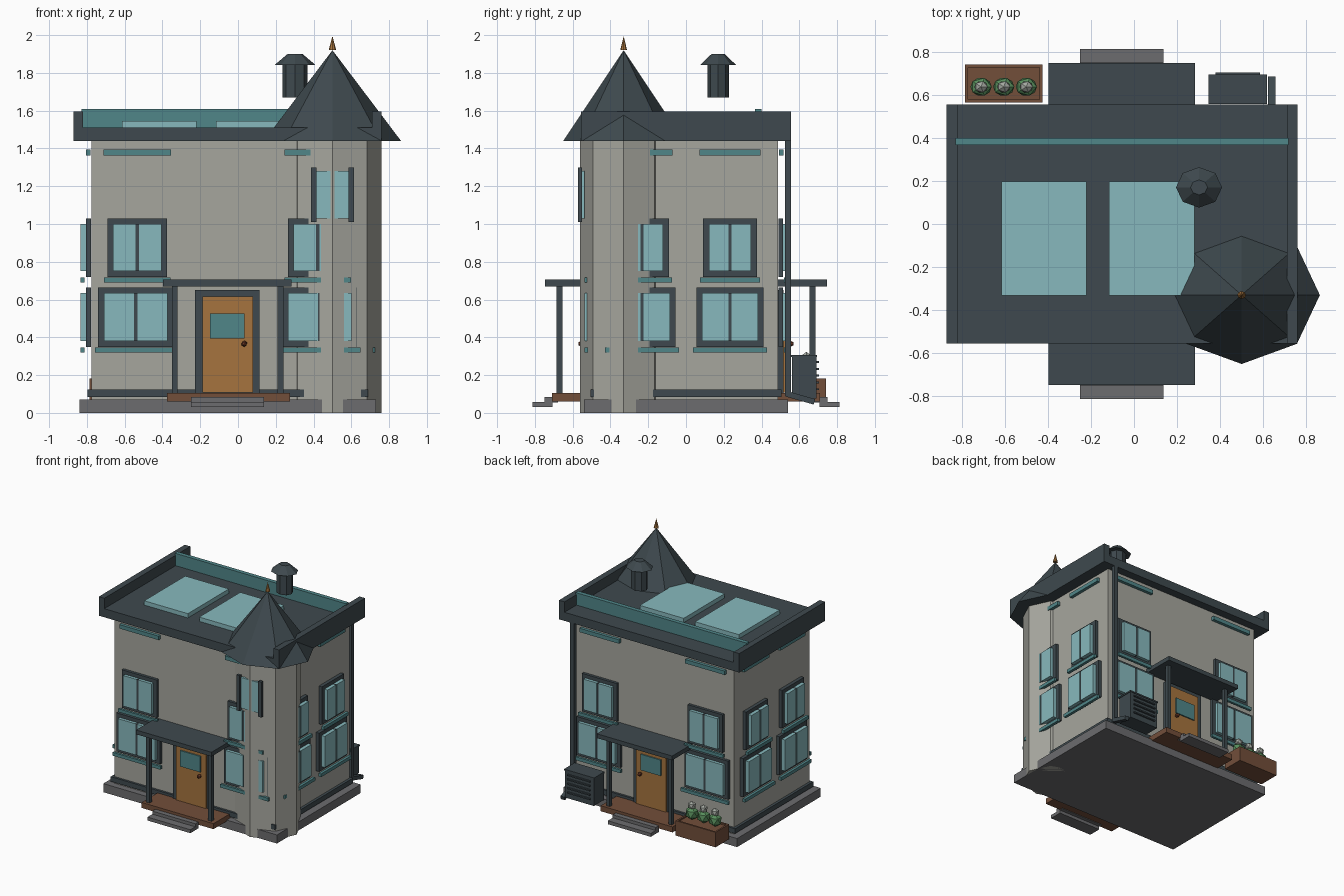
import bpy, math
from mathutils import Matrix, Vector

if "Cube" in bpy.data.objects:
    bpy.data.objects.remove(bpy.data.objects["Cube"])


def mat(name, r, g, b):
    lin = [((c / 255 + 0.055) / 1.055) ** 2.4 for c in (r, g, b)]
    m = bpy.data.materials.new(name)
    m.diffuse_color = (*lin, 1)
    m.use_nodes = True
    m.node_tree.nodes["Principled BSDF"].inputs["Base Color"].default_value = m.diffuse_color
    return m


WALL = mat("plaster", 166, 166, 158)
SLATE = mat("slate", 62, 73, 78)
GLASS = mat("glass", 135, 185, 189)
TEAL = mat("teal trim", 80, 134, 137)
DOOR = mat("orange wood", 166, 116, 62)
WOOD = mat("brown wood", 114, 78, 58)
STONE = mat("stone", 108, 108, 110)
LEAF = mat("leaf green", 88, 142, 92)
PALE = mat("pale bloom", 165, 170, 162)
COPPER = mat("copper", 115, 62, 42)
CX = -0.055  # house centre line
WX, WY = 0.72, 0.487  # wall half sizes


def finish(ob, name, m):
    ob.name = name
    ob.data.materials.append(m)
    return ob


def box(name, x0, x1, y0, y1, z0, z1, m):
    bpy.ops.mesh.primitive_cube_add(size=1)
    ob = bpy.context.object
    ob.data.transform(Matrix.Translation(((x0 + x1) / 2, (y0 + y1) / 2, (z0 + z1) / 2))
                      @ Matrix.Diagonal((x1 - x0, y1 - y0, z1 - z0, 1)))
    return finish(ob, name, m)


def cone(name, x, y, z0, z1, rx, ry, top, m, n=8):
    # n-sided prism or cone; first vertex lies on an axis; top = radius ratio
    bpy.ops.mesh.primitive_cone_add(vertices=n, radius1=1, radius2=top, depth=1)
    ob = bpy.context.object
    ob.data.transform(Matrix.Translation((x, y, (z0 + z1) / 2)) @ Matrix.Diagonal((rx, ry, z1 - z0, 1)))
    return finish(ob, name, m)


def ball(name, x, y, z, rx, ry, rz, m, sub=1):
    bpy.ops.mesh.primitive_ico_sphere_add(subdivisions=sub, radius=1)
    ob = bpy.context.object
    ob.data.transform(Matrix.Translation((x, y, z)) @ Matrix.Diagonal((rx, ry, rz, 1)))
    return finish(ob, name, m)


def plate(name, side, u0, u1, d0, d1, z0, z1, m):
    # box on a wall: u runs along the wall, d is the distance out from it
    if side in ("front", "back"):
        s = -1 if side == "front" else 1
        a, b = sorted((s * (WY + d0), s * (WY + d1)))
        return box(side + "_" + name, u0, u1, a, b, z0, z1, m)
    s = -1 if side == "left" else 1
    a, b = sorted((CX + s * (WX + d0), CX + s * (WX + d1)))
    return box(side + "_" + name, a, b, u0, u1, z0, z1, m)


def window(side, u, hw, z0, z1):
    k = 1.0 if side in ("left", "right") else 0.85  # depth factor
    b = 0.03
    plate("window_frame", side, u - hw, u + hw, 0.003, 0.031 * k, z0, z1, SLATE)
    for s in (-1, 1):
        a, c = sorted((u + s * 0.009, u + s * (hw - b)))
        plate("window_pane", side, a, c, 0.031 * k, 0.06 * k, z0 + b, z1 - b, GLASS)
    plate("mullion", side, u - 0.009, u + 0.009, 0.031 * k, 0.056 * k, z0 + b, z1 - b, SLATE)
    plate("window_sill", side, u - hw - 0.018, u + hw + 0.018, 0.037 * k, 0.06 * k, z0 - 0.03, z0 - 0.003, TEAL)


# main body
box("foundation", CX - 0.785, CX + 0.785, -0.54, 0.54, 0, 0.07, STONE)
box("walls", CX - WX, CX + WX, -WY, WY, 0.07, 1.45, WALL)
box("skirting", CX - 0.742, CX + 0.742, -0.505, 0.505, 0.085, 0.125, SLATE)

# windows and frieze plates on all four sides
for side in ("front", "back", "left", "right"):
    for s in (-1, 1):
        if side in ("front", "back"):
            window(side, CX + s * 0.487, 0.198, 0.35, 0.665)
            u, hw = CX + s * 0.478, 0.158
        else:
            window(side, s * 0.233, 0.178, 0.35, 0.665)
            u, hw = s * 0.233, 0.142
        window(side, u, hw, 0.72, 1.03)
        plate("frieze", side, u - hw - 0.02, u + hw + 0.02, 0.005, 0.03, 1.363, 1.395, TEAL)

# corner tower with spire
TX, TY = 0.5, -0.33
cone("tower", TX, TY, 0, 1.45, 0.26, 0.23, 1, WALL)
cone("spire", TX, TY, 1.44, 1.92, 0.363, 0.32, 0, SLATE)
cone("finial", TX, TY, 1.92, 1.995, 0.02, 0.018, 0, DOOR)
for s in (-1, 1):
    a, b = sorted((TX + s * 0.01, TX + s * 0.086))
    box("tower_pane", a, b, -0.557, -0.538, 1.03, 1.28, GLASS)
    a, b = sorted((TX + s * 0.084, TX + s * 0.113))
    box("tower_window_bar", a, b, -0.573, -0.55, 1.01, 1.3, SLATE)

# roof
box("roof_deck", CX - 0.815, CX + 0.815, -0.555, 0.555, 1.44, 1.51, SLATE)
for s in (-1, 1):
    a, b = sorted((CX + s * 0.765, CX + s * 0.815))
    box("parapet", a, b, -0.555, 0.555, 1.44, 1.595, SLATE)
box("roof_ridge_board", -0.828, 0.718, 0.366, 0.4, 1.5, 1.61, TEAL)
box("skylight_left", -0.615, -0.22, -0.333, 0.197, 1.5, 1.545, GLASS)
box("skylight_right", -0.117, 0.28, -0.333, 0.197, 1.5, 1.545, GLASS)
cone("chimney", 0.302, 0.17, 1.67, 1.845, 0.066, 0.057, 1, SLATE)
cone("chimney_cap", 0.302, 0.17, 1.843, 1.9, 0.107, 0.094, 0.37, SLATE)

# porches and doors, front and back
for side in ("front", "back"):
    plate("porch_deck", side, -0.375, 0.275, 0, 0.222, 0.06, 0.105, WOOD)
    plate("porch_roof", side, -0.398, 0.283, 0, 0.26, 0.67, 0.705, SLATE)
    for x in (-0.335, 0.225):
        plate("porch_post", side, x - 0.015, x + 0.015, 0.168, 0.198, 0.1, 0.68, SLATE)
    plate("lower_step", side, -0.25, 0.138, 0.22, 0.325, 0.03, 0.058, STONE)
    plate("upper_step", side, -0.25, 0.138, 0.19, 0.262, 0.055, 0.083, STONE)
    plate("door_frame", side, -0.228, 0.115, 0, 0.028, 0.1, 0.65, SLATE)
    plate("door", side, -0.188, 0.08, 0, 0.042, 0.107, 0.615, DOOR)
    plate("door_window", side, -0.147, 0.035, 0.03, 0.052, 0.395, 0.525, TEAL)
    y = (WY + 0.063) * (-1 if side == "front" else 1)
    ball(side + "_door_knob", 0.033, y, 0.366, 0.017, 0.022, 0.017, COPPER)

# planter with three plants
PX0, PX1, PY0, PY1 = -0.785, -0.425, 0.565, 0.74
box("planter_soil", PX0 + 0.01, PX1 - 0.01, PY0 + 0.01, PY1 - 0.01, 0.06, 0.17, WOOD)
for a, b in ((PY0, PY0 + 0.014), (PY1 - 0.014, PY1)):
    box("planter_long_side", PX0, PX1, a, b, 0.06, 0.182, WOOD)
for a, b in ((PX0, PX0 + 0.014), (PX1 - 0.014, PX1)):
    box("planter_end", a, b, PY0, PY1, 0.06, 0.182, WOOD)
for x in (-0.71, -0.605, -0.5):
    ball("plant_leaves", x, 0.637, 0.225, 0.055, 0.048, 0.055, LEAF)
    ball("plant_top", x, 0.637, 0.288, 0.034, 0.03, 0.035, PALE)

# cooling unit with slats
box("cooling_unit", 0.35, 0.612, 0.56, 0.69, 0.075, 0.3, SLATE)
box("cooling_unit_lid", 0.345, 0.617, 0.557, 0.694, 0.295, 0.307, SLATE)
for i in range(5):
    z = 0.12 + i * 0.036
    box("cooling_slat", 0.378, 0.585, 0.688, 0.703, z, z + 0.01, SLATE)

# drainpipe with a tilted outlet
box("drainpipe", 0.622, 0.658, 0.525, 0.555, 0.09, 1.45, SLATE)
spout = box("drain_outlet", -0.018, 0.018, -0.078, 0.078, -0.015, 0.015, SLATE)
spout.data.transform(Matrix.Translation(Vector((0.64, 0.605, 0.08))) @ Matrix.Rotation(math.radians(-16), 4, 'X'))
